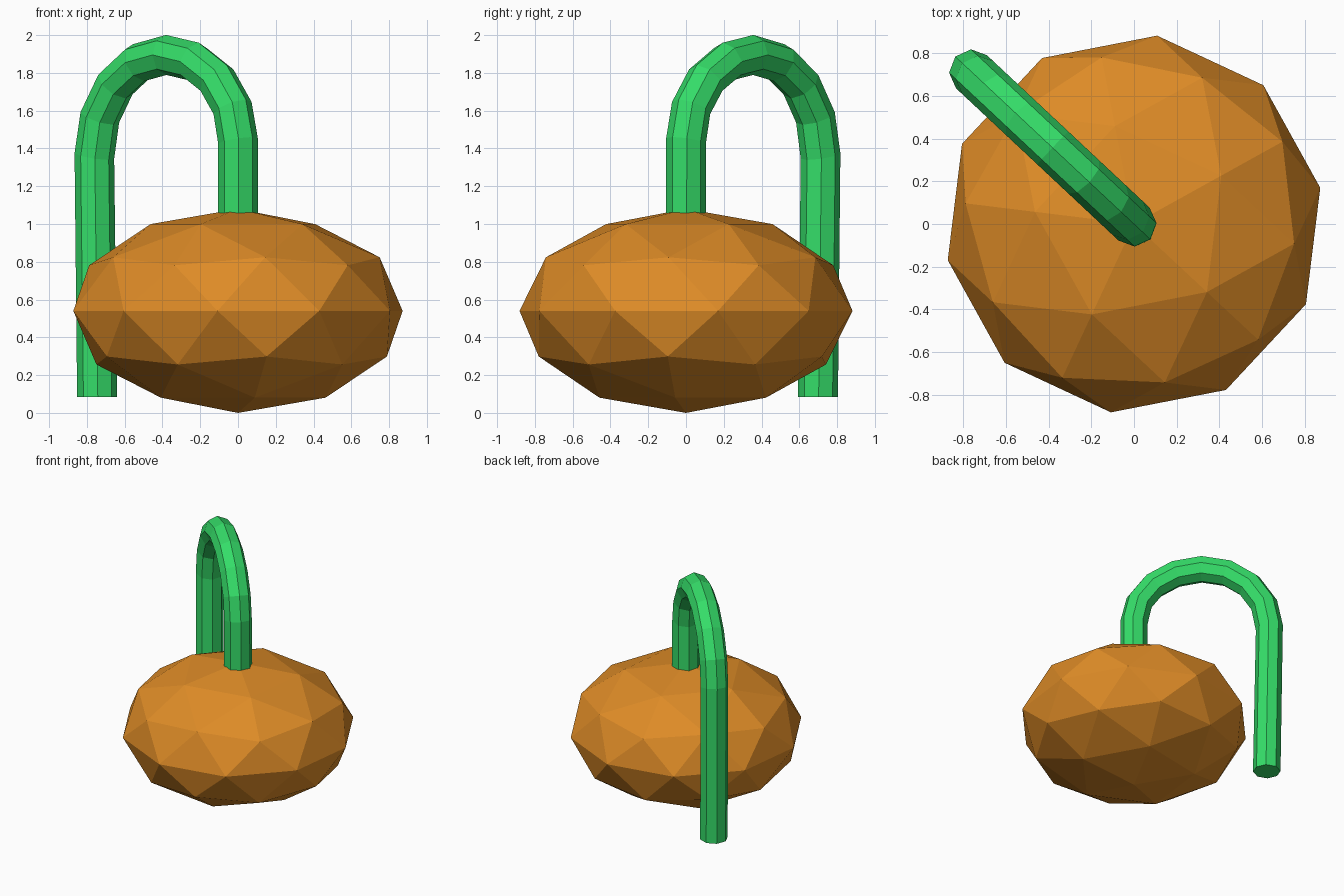
import bpy, bmesh
from math import sin, cos, pi, radians
from mathutils import Vector, Matrix

if "Cube" in bpy.data.objects:
    bpy.data.objects.remove(bpy.data.objects["Cube"])


def finish(bm, name, color):
    bmesh.ops.recalc_face_normals(bm, faces=bm.faces)
    mesh = bpy.data.meshes.new(name)
    bm.to_mesh(mesh)
    bm.free()
    mat = bpy.data.materials.new(name + "_color")
    mat.diffuse_color = (*color, 1)
    mat.use_nodes = True
    mat.node_tree.nodes["Principled BSDF"].inputs["Base Color"].default_value = mat.diffuse_color
    mesh.materials.append(mat)
    ob = bpy.data.objects.new(name, mesh)
    bpy.context.collection.objects.link(ob)
    return ob


# Squashed low-poly body
bm = bmesh.new()
bmesh.ops.create_icosphere(
    bm, subdivisions=2, radius=1,
    matrix=Matrix.Translation((0, 0, 0.54))
    @ Matrix.Diagonal((0.888, 0.888, 0.54, 1))
    @ Matrix.Rotation(radians(29), 4, 'Z'))
finish(bm, "body", (0.73, 0.26, 0.02))

# Centre line of the hooked tube, as (distance from body axis, height)
SPAN, APEX, RADIUS, SIDES, STEPS = 1.042, 1.895, 0.106, 8, 8
path = [(0, 1.0)]
for i in range(STEPS + 1):
    a = pi * i / STEPS
    base = 1.44 if a < pi / 2 else 1.36
    path.append((SPAN / 2 * (1 - cos(a)), base + (APEX - base) * sin(a)))
path.append((SPAN - 0.02, 0.085))

# Hooked octagonal tube swept along the centre line
out = Vector((-0.76, 0.712, 0)).normalized()
up = Vector((0, 0, 1))
side = up.cross(out)
pts = [out * d + up * z for d, z in path]
bm = bmesh.new()
rings = []
for i, p in enumerate(pts):
    if i in (0, len(pts) - 1):
        tangent = up if i == 0 else -up
    elif i == 1:
        tangent = (up * 5 + out).normalized()
    elif i == len(pts) - 2:
        tangent = (out - up * 5).normalized()
    else:
        tangent = (pts[i + 1] - pts[i - 1]).normalized()
    normal = side.cross(tangent)
    rings.append([bm.verts.new(p + RADIUS * (normal * cos(2 * pi * k / SIDES)
                                             + side * sin(2 * pi * k / SIDES)))
                  for k in range(SIDES)])
for a, b in zip(rings, rings[1:]):
    for k in range(SIDES):
        j = (k + 1) % SIDES
        bm.faces.new((a[k], a[j], b[j], b[k]))
bm.faces.new(rings[0])
bm.faces.new(rings[-1])
finish(bm, "hooked_tube", (0.035, 0.72, 0.14))
